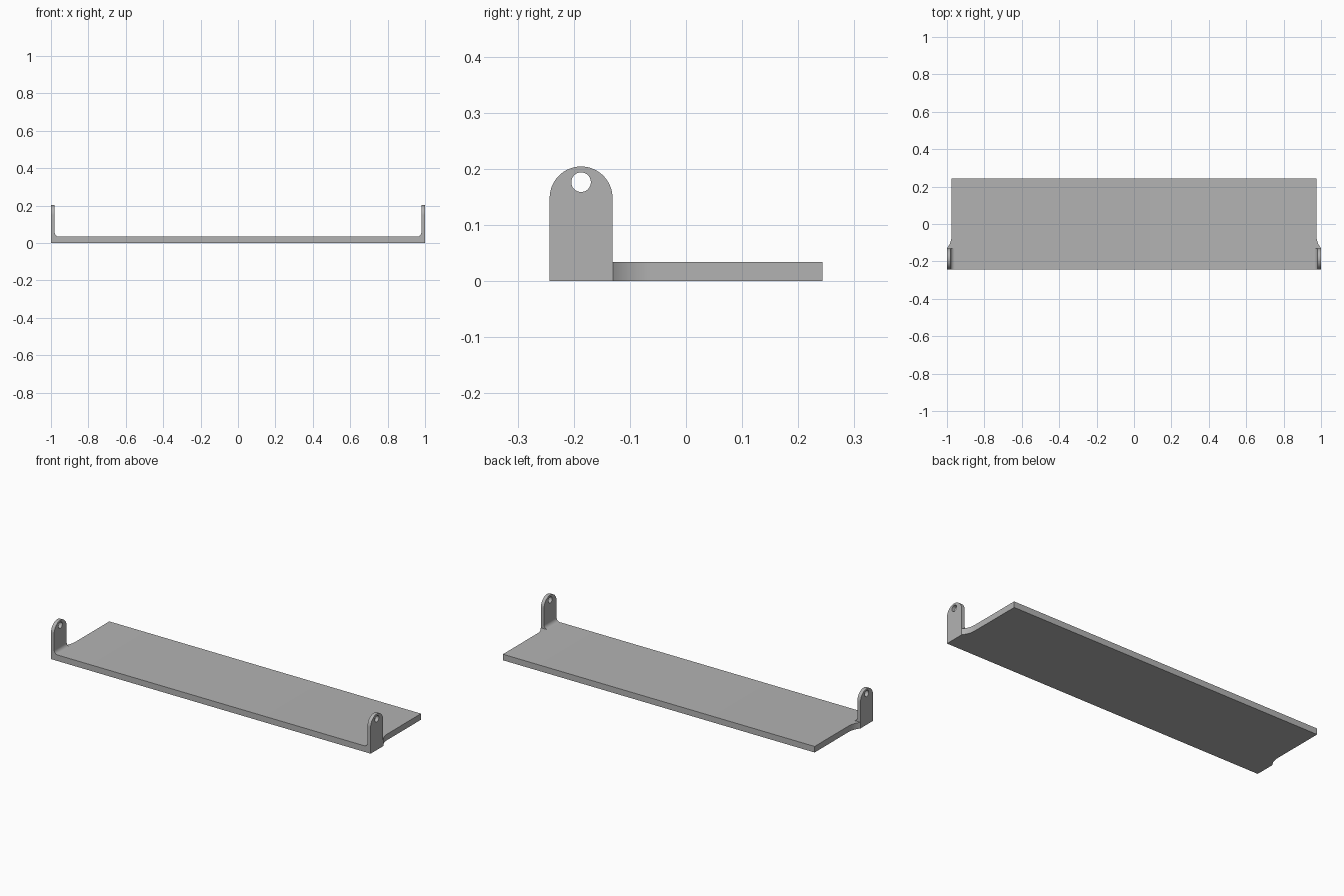
import bpy, bmesh
from math import sin, cos, pi, asin
from mathutils import Vector

cube = bpy.data.objects.get("Cube")
if cube:
    bpy.data.objects.remove(cube, do_unlink=True)

HALF_Y, PLATE_TOP = 0.243, 0.034
PLATE_X, EAR_IN = 0.975, 0.98
EAR_BACK, EAR_TOP = -0.131, 0.204

grey = bpy.data.materials.new("mid grey")
grey.use_nodes = True
colour = (0.45, 0.45, 0.45, 1)
grey.diffuse_color = colour
grey.node_tree.nodes["Principled BSDF"].inputs["Base Color"].default_value = colour


def arc(cx, cy, r, a0, a1, n):
    return [(cx + r * cos(a0 + (a1 - a0) * i / n),
             cy + r * sin(a0 + (a1 - a0) * i / n)) for i in range(n + 1)]


def prism(name, points, place, sweep):
    """Closed outline placed in space, then extruded along the sweep vector."""
    bm = bmesh.new()
    face = bm.faces.new([bm.verts.new(place(a, b)) for a, b in points])
    new = bmesh.ops.extrude_face_region(bm, geom=[face])["geom"]
    bmesh.ops.translate(bm, vec=Vector(sweep),
                        verts=[v for v in new if isinstance(v, bmesh.types.BMVert)])
    bmesh.ops.recalc_face_normals(bm, faces=bm.faces)
    mesh = bpy.data.meshes.new(name)
    bm.to_mesh(mesh)
    bm.free()
    mesh.materials.append(grey)
    obj = bpy.data.objects.new(name, mesh)
    bpy.context.collection.objects.link(obj)
    return obj


def mirrored(half):
    return half + [(-x, y) for x, y in reversed(half)]


# Channel section: flat plate with filleted upright ends
fillet = 0.022
section = [(1, 0), (1, 0.3), (EAR_IN, 0.3)]
section += arc(EAR_IN - fillet, PLATE_TOP + fillet, fillet, 0, -pi / 2, 10)
bracket = prism("mounting_bracket", mirrored(section),
                lambda x, z: (x, -0.4, z), (0, 0.8, 0))

# Side silhouette: round-topped ear at the front, low plate behind
ear_r = (EAR_BACK + HALF_Y) / 2
ear_y = EAR_BACK - ear_r
step = PLATE_TOP + 0.0002
side = [(-HALF_Y, -0.1), (HALF_Y, -0.1), (HALF_Y, step), (EAR_BACK, step)]
side += arc(ear_y, EAR_TOP - ear_r, ear_r, 0, pi, 32)
side_cutter = prism("side_silhouette", side, lambda y, z: (-1.2, y, z), (2.4, 0, 0))

# Plan outline: narrow plate flaring out to the ears with a concave curve
flare_y, flare_r = -0.06, 0.11
sweep = asin((flare_y - EAR_BACK) / flare_r)
plan = [(PLATE_X, 0.5)]
plan += arc(PLATE_X + flare_r, flare_y, flare_r, pi, pi + sweep, 12)
plan += [(1.1, EAR_BACK), (1.1, -0.5)]
plan_cutter = prism("plan_outline", mirrored(plan), lambda x, y: (x, y, -0.2), (0, 0, 0.7))

# Pin hole through both ears
hole_cutter = prism("pin_hole", arc(ear_y, 0.176, 0.0175, 0, 2 * pi, 32)[:-1],
                    lambda y, z: (-1.2, y, z), (2.4, 0, 0))

# Cut the bracket and drop the helpers
bpy.context.view_layer.objects.active = bracket
for cutter, operation in ((side_cutter, "INTERSECT"), (plan_cutter, "INTERSECT"),
                          (hole_cutter, "DIFFERENCE")):
    cutter.hide_render = True
    mod = bracket.modifiers.new(cutter.name, "BOOLEAN")
    mod.operation, mod.object, mod.solver = operation, cutter, "EXACT"
    bpy.ops.object.modifier_apply(modifier=mod.name)
    bpy.data.objects.remove(cutter, do_unlink=True)

bpy.ops.object.select_all(action="DESELECT")
bracket.select_set(True)
bpy.ops.object.shade_smooth_by_angle(angle=pi / 6)
